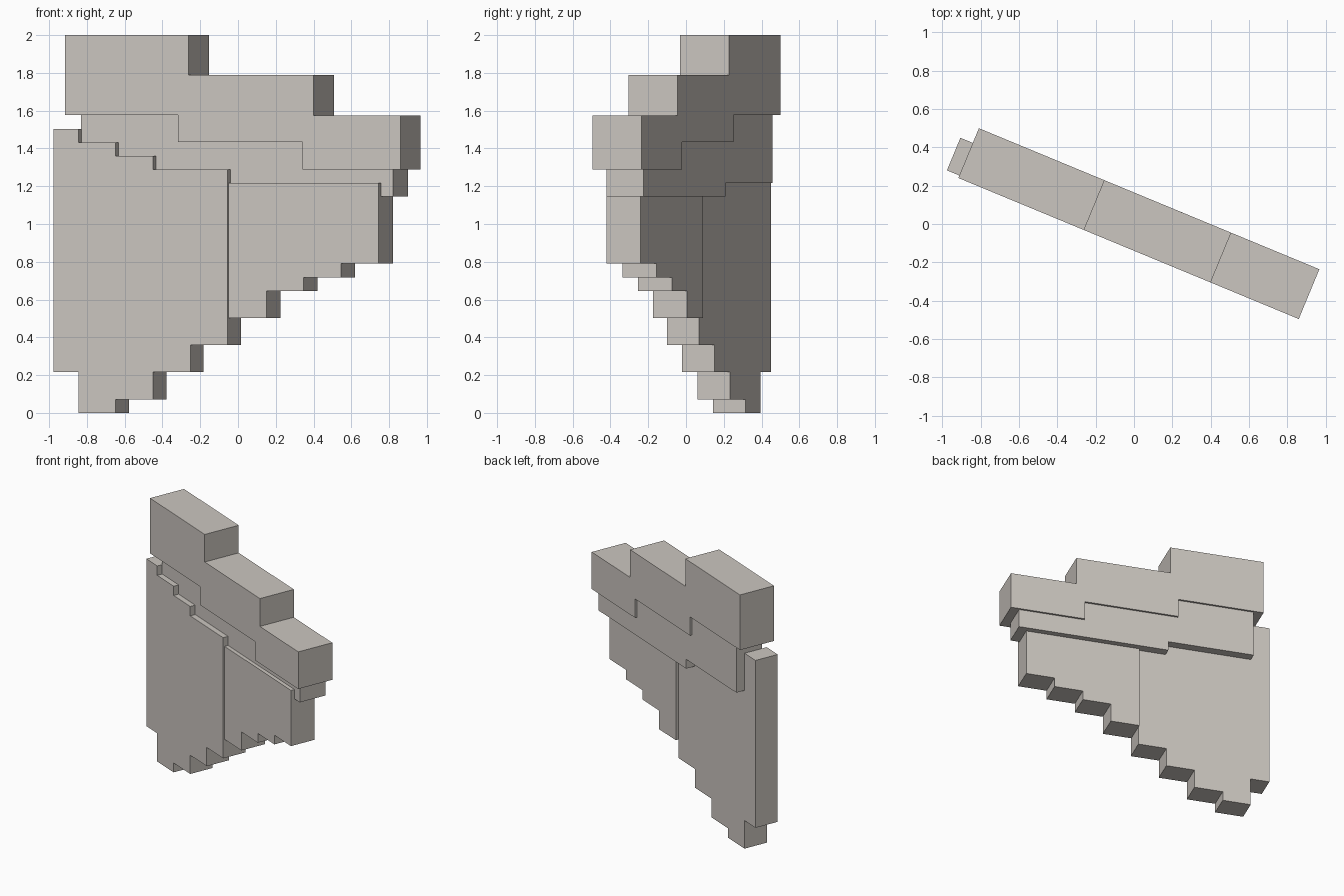
import bpy, bmesh, math
from mathutils import Matrix

if "Cube" in bpy.data.objects:
    bpy.data.objects.remove(bpy.data.objects["Cube"])

stone = bpy.data.materials.new("warm_light_grey")
stone.diffuse_color = (0.60, 0.565, 0.525, 1)
stone.use_nodes = True
stone.node_tree.nodes["Principled BSDF"].inputs["Base Color"].default_value = stone.diffuse_color

TURN = Matrix.Rotation(math.radians(-22.5), 4, 'Z')


def steps(runs):
    """Turn (start, end, height) runs into a stair line."""
    return [p for a, b, z in runs for p in ((a, z), (b, z))]


def slab(name, bottom, top, front, back):
    """Extrude a stepped outline from front to back, then turn it."""
    outline = steps(bottom) + steps(top)[::-1]
    bm = bmesh.new()
    face = bm.faces.new([bm.verts.new((u, front, z)) for u, z in outline])
    ext = bmesh.ops.extrude_face_region(bm, geom=[face])
    moved = [v for v in ext["geom"] if isinstance(v, bmesh.types.BMVert)]
    bmesh.ops.translate(bm, verts=moved, vec=(0, back - front, 0))
    bmesh.ops.remove_doubles(bm, verts=bm.verts, dist=0.0005)
    bmesh.ops.recalc_face_normals(bm, faces=bm.faces)
    bm.transform(TURN)
    me = bpy.data.meshes.new(name)
    bm.to_mesh(me)
    bm.free()
    me.materials.append(stone)
    ob = bpy.data.objects.new(name, me)
    bpy.context.collection.objects.link(ob)


# thick stepped cap
slab("top_cap",
     [(-0.939, -0.290, 1.576), (-0.290, 0.422, 1.433), (0.422, 0.984, 1.289)],
     [(-0.939, -0.229, 2.0), (-0.229, 0.486, 1.788), (0.486, 0.984, 1.574)],
     -0.129, 0.152)

# thinner band under the cap
slab("middle_band",
     [(-0.868, -0.218, 1.217), (-0.218, 0.918, 1.146)],
     [(-0.868, -0.290, 1.576), (-0.290, 0.422, 1.433), (0.422, 0.918, 1.289)],
     -0.074, 0.137)

# tall left panel, stepped above and below
slab("left_panel",
     [(-1.009, -0.867, 0.216), (-0.867, -0.654, 0.0), (-0.654, -0.439, 0.072),
      (-0.439, -0.225, 0.216), (-0.225, -0.012, 0.360)],
     [(-1.009, -0.867, 1.503), (-0.867, -0.654, 1.431), (-0.654, -0.439, 1.360),
      (-0.439, -0.012, 1.288)],
     -0.115, 0.069)

# shorter right panel with a rising lower edge
slab("right_panel",
     [(-0.012, 0.205, 0.503), (0.205, 0.418, 0.646),
      (0.418, 0.633, 0.718), (0.633, 0.849, 0.790)],
     [(-0.012, 0.849, 1.218)],
     -0.103, 0.092)
